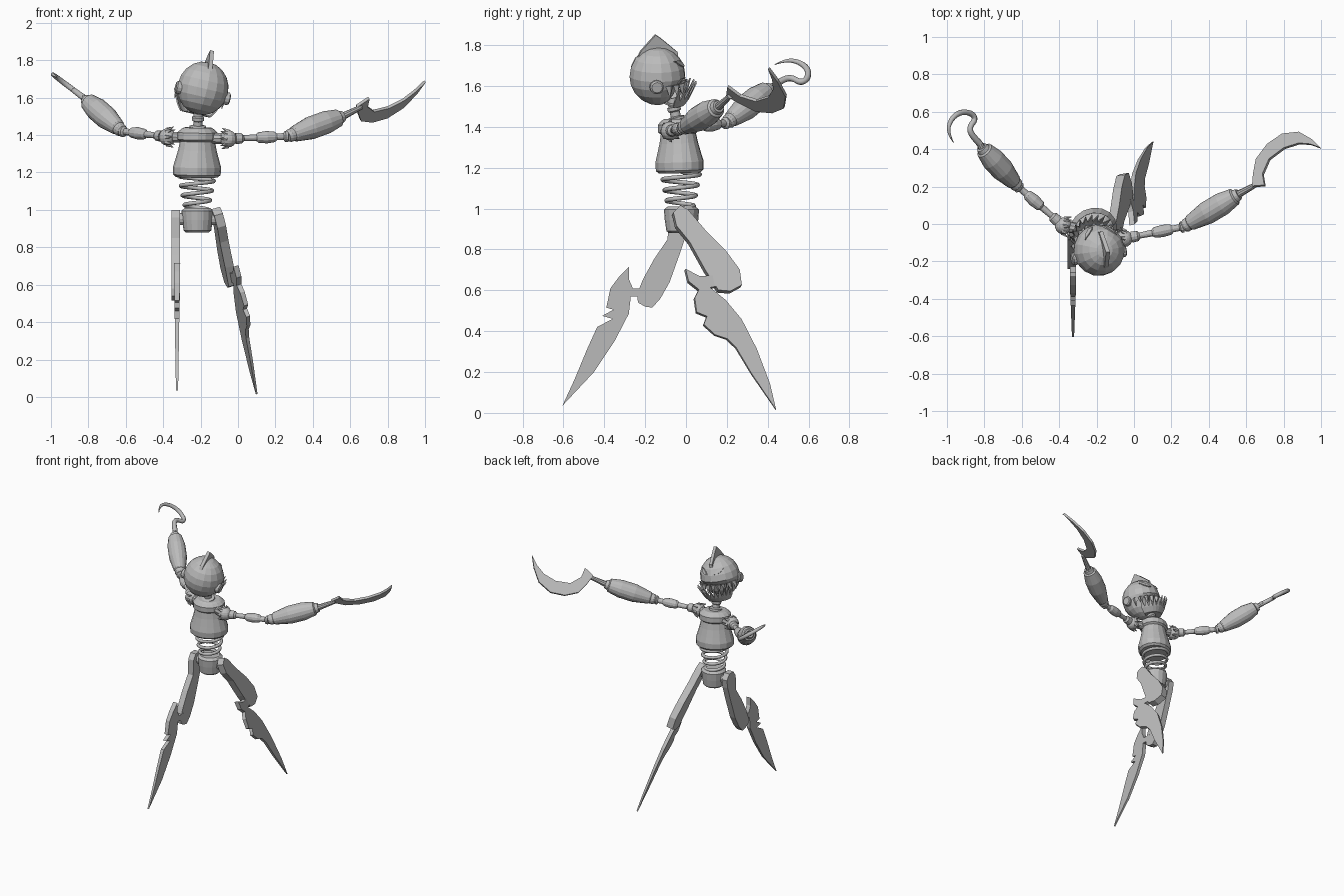
import bpy, bmesh
from math import sin, cos, pi, radians
from mathutils import Vector, Matrix

cube = bpy.data.objects.get("Cube")
if cube:
    bpy.data.objects.remove(cube)

metal = bpy.data.materials.new("grey_metal")
metal.use_nodes = True
grey = (.5, .5, .5, 1)
metal.diffuse_color = grey
metal.node_tree.nodes["Principled BSDF"].inputs["Base Color"].default_value = grey


def finish(name, bm, matrix=Matrix()):
    """Turn a bmesh into a named object."""
    bmesh.ops.recalc_face_normals(bm, faces=bm.faces)
    mesh = bpy.data.meshes.new(name)
    bm.to_mesh(mesh)
    bm.free()
    mesh.materials.append(metal)
    obj = bpy.data.objects.new(name, mesh)
    obj.matrix_world = matrix
    bpy.context.collection.objects.link(obj)
    return obj


def lathe(name, start, end, profile, sides=16, flat=1.0, matrix=Matrix()):
    """Revolve (fraction along axis, radius) pairs around start-end."""
    start, end = Vector(start), Vector(end)
    axis = end - start
    turn = axis.to_track_quat('Z', 'Y')
    if abs(axis.x) + abs(axis.y) < 1e-6:
        turn.identity()
    bm = bmesh.new()
    rings = []
    for t, r in profile:
        ring = []
        for i in range(sides):
            a = 2 * pi * i / sides
            offset = turn @ Vector((r * cos(a), r * sin(a) * flat, 0))
            ring.append(bm.verts.new(start + axis * t + offset))
        rings.append(ring)
    for low, high in zip(rings, rings[1:]):
        for i in range(sides):
            j = (i + 1) % sides
            bm.faces.new((low[i], low[j], high[j], high[i]))
    bm.faces.new(rings[0])
    bm.faces.new(rings[-1])
    return finish(name, bm, matrix)


def plate(name, outline, place, thickness, taper=lambda v: 1, matrix=Matrix()):
    """Extrude a flat outline both ways from the plane given by place."""
    bm = bmesh.new()
    o = Vector(place(0, 0))
    normal = (Vector(place(1, 0)) - o).cross(Vector(place(0, 1)) - o).normalized()
    sides = [[bm.verts.new(Vector(place(u, v)) + normal * thickness * taper(v) * s / 2)
              for u, v in outline] for s in (-1, 1)]
    for side in sides:
        bm.faces.new(side)
    for i in range(len(outline)):
        j = (i + 1) % len(outline)
        bm.faces.new((sides[0][i], sides[0][j], sides[1][j], sides[1][i]))
    return finish(name, bm, matrix)


def tube(name, points, depth, radii, kind='POLY'):
    """Round wire along points."""
    curve = bpy.data.curves.new(name, 'CURVE')
    curve.dimensions = '3D'
    curve.bevel_depth = depth
    curve.bevel_resolution = 2
    curve.use_fill_caps = True
    curve.resolution_u = 4
    spline = curve.splines.new(kind)
    spline.points.add(len(points) - 1)
    for point, co, r in zip(spline.points, points, radii):
        point.co = (*co, 1)
        point.radius = r
    if kind == 'NURBS':
        spline.use_endpoint_u = True
        spline.order_u = 3
    curve.materials.append(metal)
    bpy.context.collection.objects.link(bpy.data.objects.new(name, curve))


def ball(name, centre, r):
    bm = bmesh.new()
    bmesh.ops.create_uvsphere(bm, u_segments=14, v_segments=9, radius=r)
    return finish(name, bm, Matrix.Translation(centre))


# Torso, neck and pelvis
lathe("torso", (-.22, -.03, 1.175), (-.215, -.04, 1.44),
      [(0, .115), (.05, .13), (.2, .132), (.35, .12), (.55, .105), (.72, .096), (.76, .11),
       (.9, .11), (.97, .09), (1, .075)], flat=.88)
lathe("neck", (-.215, -.045, 1.43), (-.212, -.07, 1.54),
      [(0, .045), (.15, .045), (.2, .025), (.4, .025), (.45, .033), (.6, .033), (.65, .025), (1, .025)])
lathe("pelvis", (-.217, -.022, .88), (-.217, -.022, 1.01),
      [(0, .062), (.08, .074), (.5, .082), (.88, .086), (1, .068)])
lathe("hip_axle", (-.34, -.022, .95), (-.1, -.022, .95), [(0, .032), (1, .032)], sides=12)

# Waist spring
turns, steps = 3.5, 72
coil = []
for i in range(steps + 1):
    t = i / steps
    a = 2 * pi * turns * t
    r = .062 + .034 * t
    coil.append((-.22 + r * cos(a), -.026 + r * sin(a), 1.0 + .18 * t))
tube("waist_spring", coil, .011, [1] * len(coil))

# Thighs and bladed shins
right_thigh = [(-.06, 1), (-.085, .96), (-.09, .85), (-.155, .755), (-.21, .655), (-.24, .58),
               (-.235, .54), (-.2, .52), (-.165, .515), (-.125, .56), (-.08, .64), (-.03, .78),
               (.01, .9), (.02, .96), (-.01, 1)]
left_thigh = [(-.03, 1.01), (.01, .985), (.09, .89), (.19, .79), (.26, .695), (.27, .62), (.215, .59),
              (.155, .595), (.09, .695), (.015, .83), (-.05, .91), (-.065, .975)]
right_shin = [(-.605, .035), (-.545, .165), (-.485, .31), (-.435, .42), (-.36, .46), (-.41, .475),
              (-.355, .505), (-.39, .515), (-.37, .61), (-.325, .67), (-.28, .715), (-.28, .655),
              (-.26, .61), (-.2, .61), (-.2, .57), (-.27, .57), (-.28, .485), (-.35, .35), (-.45, .2)]
left_shin = [(-.005, .7), (.065, .665), (.15, .67), (.17, .62), (.115, .61), (.19, .55), (.27, .455),
             (.345, .31), (.41, .14), (.44, .015), (.32, .19), (.245, .315), (.2, .36), (.14, .38),
             (.085, .43), (.1, .47), (.05, .49), (.04, .56), (.06, .6), (.01, .64)]
plate("right_thigh", right_thigh, lambda y, z: (-.333, y, z), .044)
plate("left_thigh", left_thigh, lambda y, z: (-.112 + .29 * (.97 - z) - .15 * y, y, z), .048)
plate("right_shin_blade", right_shin, lambda y, z: (-.326, y, z), .034, lambda z: .3 + z)
plate("left_shin_blade", left_shin,
      lambda y, z: (-.012 + .324 * (.7 - z) - .25 * y, y, z), .03, lambda z: .3 + z)

# Arms: shoulder, collar of claws, thin upper arm, barrel forearm, wrist
thin = [(0, .03), (.12, .028), (.16, .016), (.4, .018), (.44, .028), (.6, .033), (.75, .028),
        (.8, .018), (.92, .018), (.95, .03), (1, .03)]
barrel = [(0, .028), (.04, .036), (.1, .036), (.12, .042), (.42, .062), (.7, .062), (.92, .047),
          (.94, .036), (1, .03)]
arms = {"right": ((-.378, -.01, 1.39), (-.62, .2, 1.42), (-.815, .41, 1.59), (-.835, .45, 1.61)),
        "left": ((-.052, -.078, 1.38), (.265, -.015, 1.393), (.56, .16, 1.5), (.66, .215, 1.55))}
chest = Vector((-.215, -.042, 1.385))
for side, (shoulder, elbow, wrist, grip) in arms.items():
    centre = Vector(shoulder)
    ball(side + "_shoulder", centre, .046)
    lathe(side + "_shoulder_axle", chest, centre, [(0, .03), (1, .03)], sides=10)
    lathe(side + "_upper_arm", centre.lerp(Vector(elbow), .12), elbow, thin, sides=12)
    lathe(side + "_forearm", elbow, wrist, barrel)
    lathe(side + "_wrist", wrist, grip, [(0, .02), (1, .013)], sides=10)
    inward = (chest - centre).normalized()
    across = inward.cross(Vector((0, 0, 1))).normalized()
    up = across.cross(inward)
    for i in range(8):
        a = i * pi / 4
        spoke = across * cos(a) + up * sin(a)
        root = centre + spoke * .038
        lathe(side + "_shoulder_claw", root, root + inward * .035 + spoke * .018,
              [(0, .014), (1, .001)], sides=5)

# Hook on the right arm
hook = [(-.825, .43), (-.87, .475), (-.88, .52), (-.845, .56), (-.87, .595), (-.93, .6),
        (-.98, .56), (-.998, .49), (-.965, .435)]
tube("right_hook", [(x, y, 1.6 - .75 * (x + .825)) for x, y in hook], .018,
     [1, .9, .85, .85, .85, .85, .75, .5, .1], 'NURBS')

# Sickle on the left arm
sickle = [(.635, .2), (.7, .205), (.69, .265), (.725, .345), (.805, .405), (.885, .43), (.945, .425),
          (1, .405), (.955, .45), (.885, .49), (.795, .48), (.715, .425), (.655, .345), (.64, .265)]
plate("left_sickle", sickle, lambda x, y: (x, y, 1.23 + .71 * x - .625 * y), .016)

# Head, in its own tilted frame facing +y
head_frame = (Matrix.Translation((-.187, -.14, 1.65)) @ Matrix.Rotation(radians(13), 4, 'Y')
              @ Matrix.Rotation(radians(9), 4, 'Z'))
R = .138
bm = bmesh.new()
bmesh.ops.create_uvsphere(bm, u_segments=16, v_segments=10, radius=R)
for v in bm.verts:
    if v.co.y > .03 and v.co.z < -.03:
        v.co.y *= .72
    v.co.z *= 1.04
finish("head", bm, head_frame)
fin = [(-.1, .09), (-.085, .125), (-.01, .207), (.02, .185), (.1, .115), (.1, .08)]
plate("head_fin", fin, lambda y, z: (0, y, z), .022, matrix=head_frame)
for s in (-1, 1):
    lathe("ear_disc", (s * .12, -.025, -.025), (s * .15, -.025, -.025),
          [(0, .034), (.8, .034), (1, .026)], sides=12, matrix=head_frame)

    # Slanted eye hugging the head
    bm = bmesh.new()
    eye = [(.028, .05), (.05, .05), (.075, .066), (.085, .088), (.06, .085), (.038, .07)]
    verts = []
    for x, z in eye:
        y = (R * R - x * x - (z / 1.04) ** 2) ** .5
        verts.append(bm.verts.new(Vector((s * x, y, z)) * 1.01))
    bm.faces.new(verts)
    solid = finish("eye_plate", bm, head_frame).modifiers.new("thickness", 'SOLIDIFY')
    solid.thickness = .008
    solid.offset = 0

# Upper teeth
for i in range(9):
    a = radians(-72 + 18 * i)
    d = Vector((sin(a), cos(a), 0))
    top = d * (R * .94) + Vector((0, 0, -.025))
    lathe("upper_tooth", top, top + d * .008 + Vector((0, 0, -.06)),
          [(0, .02), (1, .001)], sides=4, matrix=head_frame)

# Lower jaw with a zigzag row of teeth
bm = bmesh.new()
count = 11


def jaw_point(step, r, z):
    a = radians(-80 + 160 * step / count)
    return bm.verts.new((r * sin(a), .05 + r * cos(a), z))


floor = bm.verts.new((0, .02, -.135))
low = [jaw_point(i, .085, -.145) for i in range(count + 1)]
rim = [jaw_point(i, .11, -.11) for i in range(count + 1)]
for i in range(count):
    tip = jaw_point(i + .5, .145, -.035)
    bm.faces.new((floor, low[i], low[i + 1]))
    bm.faces.new((low[i], low[i + 1], rim[i + 1], rim[i]))
    bm.faces.new((rim[i], rim[i + 1], tip))
jaw = finish("lower_jaw", bm, head_frame)
jaw.modifiers.new("thickness", 'SOLIDIFY').thickness = .008
